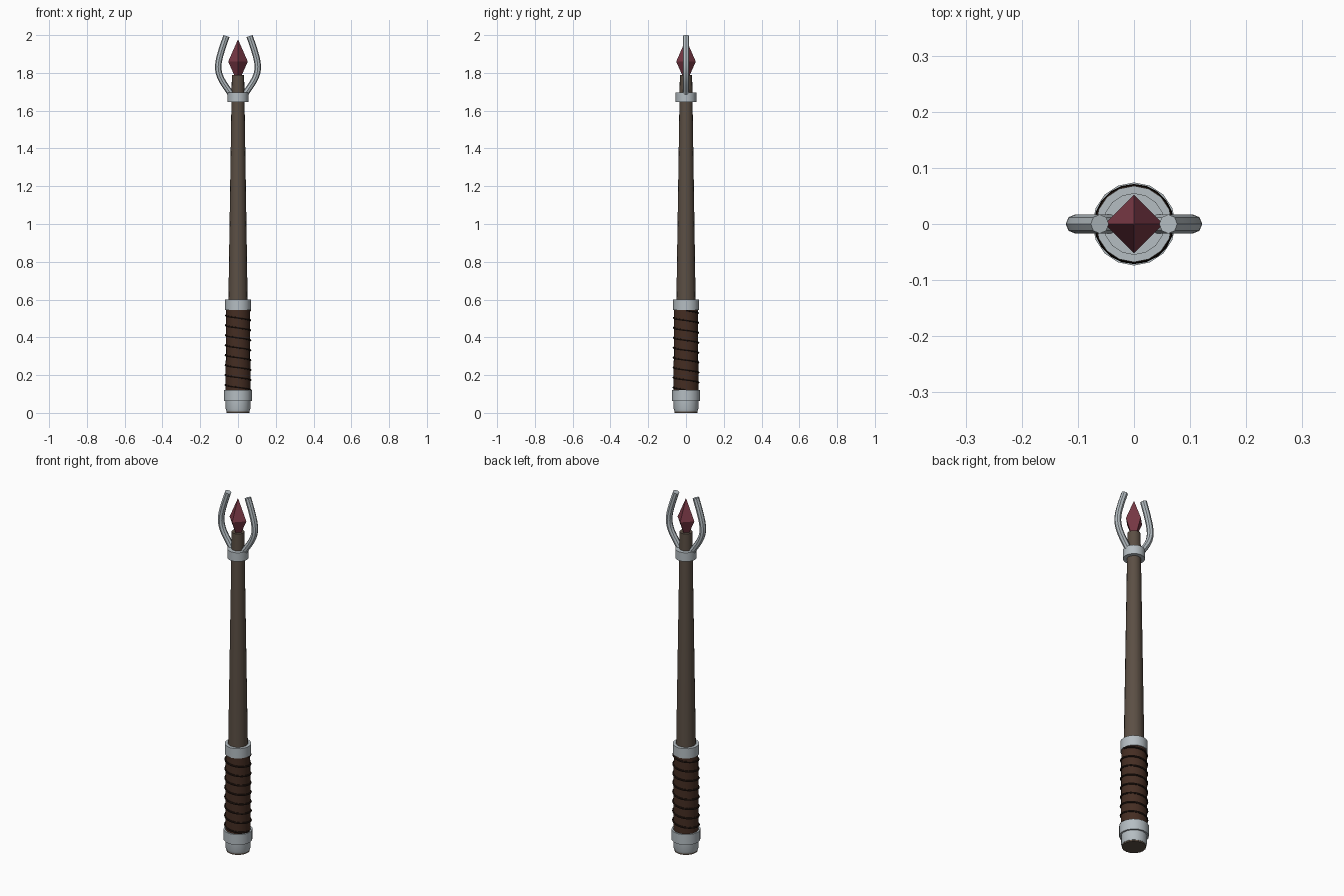
import bpy, math
from mathutils import Vector

if "Cube" in bpy.data.objects:
    bpy.data.objects.remove(bpy.data.objects["Cube"])


def mat(name, r, g, b):
    m = bpy.data.materials.new(name)
    m.diffuse_color = (r, g, b, 1)
    m.use_nodes = True
    m.node_tree.nodes["Principled BSDF"].inputs["Base Color"].default_value = m.diffuse_color
    return m


WOOD = mat("brown wood", 0.105, 0.078, 0.058)
METAL = mat("pale steel", 0.46, 0.51, 0.54)
LEATHER = mat("dark leather", 0.058, 0.026, 0.016)
CORD = mat("black brown cord", 0.018, 0.009, 0.006)
GEM = mat("crimson crystal", 0.19, 0.04, 0.06)


def build(name, verts, faces, m, smooth=True):
    me = bpy.data.meshes.new(name)
    me.from_pydata(verts, [], faces)
    me.materials.append(m)
    ob = bpy.data.objects.new(name, me)
    bpy.context.collection.objects.link(ob)
    if smooth:
        bpy.ops.object.select_all(action='DESELECT')
        ob.select_set(True)
        bpy.context.view_layer.objects.active = ob
        bpy.ops.object.shade_smooth_by_angle(angle=math.radians(35))
    return ob


def skin(name, rings, m, smooth=True):
    """Join equal rings of points into a capped skin."""
    n = len(rings[0])
    verts = [p for r in rings for p in r]
    faces = [(i * n + k, i * n + (k + 1) % n, (i + 1) * n + (k + 1) % n, (i + 1) * n + k)
             for i in range(len(rings) - 1) for k in range(n)]
    faces += [tuple(reversed(range(n))), tuple(range(len(verts) - n, len(verts)))]
    return build(name, verts, faces, m, smooth)


def lathe(name, profile, m, n=16, smooth=True):
    rings = [[(r * math.cos(2 * math.pi * k / n), r * math.sin(2 * math.pi * k / n), z)
              for k in range(n)] for r, z in profile]
    return skin(name, rings, m, smooth)


def tube(name, path, r, m, up, n=8):
    """Sweep a round section along a path; up(p) gives a side direction."""
    rings = []
    for i, p in enumerate(path):
        t = (path[min(i + 1, len(path) - 1)] - path[max(i - 1, 0)]).normalized()
        a = up(p)
        a = (a - t * a.dot(t)).normalized()
        b = t.cross(a)
        rings.append([p + r * (math.cos(2 * math.pi * k / n) * a + math.sin(2 * math.pi * k / n) * b)
                      for k in range(n)])
    return skin(name, rings, m)


# Tapered wooden shaft
lathe("shaft", [(0.06, 0), (0.0325, 1.79)], WOOD)

# Metal pommel and collars
lathe("pommel", [(0.061, 0.008), (0.065, 0.02), (0.065, 0.07)], METAL)
lathe("pommel_ring", [(0.074, 0.062), (0.074, 0.12)], METAL)
lathe("grip_collar", [(0.068, 0.545), (0.068, 0.6)], METAL)
lathe("head_collar", [(0.055, 1.645), (0.055, 1.695)], METAL)

# Leather grip with a spiral cord
lathe("grip", [(0.066, 0.11), (0.063, 0.55)], LEATHER)
TURNS, STEPS = 8, 20
helix = []
for i in range(TURNS * STEPS + 1):
    f = i / (TURNS * STEPS)
    a = -2 * math.pi * TURNS * f
    rad = 0.0665 - 0.002 * f
    helix.append(Vector((rad * math.cos(a), rad * math.sin(a), 0.122 + 0.42 * f)))
tube("grip_cord", helix, 0.005, CORD, lambda p: Vector((p.x, p.y, 0)), 6)

# Four-sided crystal
lathe("crystal", [(0.001, 1.745), (0.052, 1.86), (0.001, 1.975)], GEM, 4, False)

# Pair of curved prongs, smoothed through a few points
pts = [(0.025, 1.665), (0.042, 1.695), (0.085, 1.76), (0.103, 1.81),
       (0.102, 1.86), (0.085, 1.925), (0.061, 1.995)]
for side, label in ((-1, "left_prong"), (1, "right_prong")):
    p = [Vector((side * x, 0, z)) for x, z in pts]
    p = [p[0] * 2 - p[1]] + p + [p[-1] * 2 - p[-2]]
    path = []
    for i in range(1, len(p) - 2):
        for s in range(4):
            t = s / 4
            path.append(0.5 * (2 * p[i] + (p[i + 1] - p[i - 1]) * t
                               + (2 * p[i - 1] - 5 * p[i] + 4 * p[i + 1] - p[i + 2]) * t * t
                               + (3 * p[i] - p[i - 1] - 3 * p[i + 1] + p[i + 2]) * t ** 3))
    path.append(p[-2])
    tube(label, path, 0.017, METAL, lambda q: Vector((0, 1, 0)))
